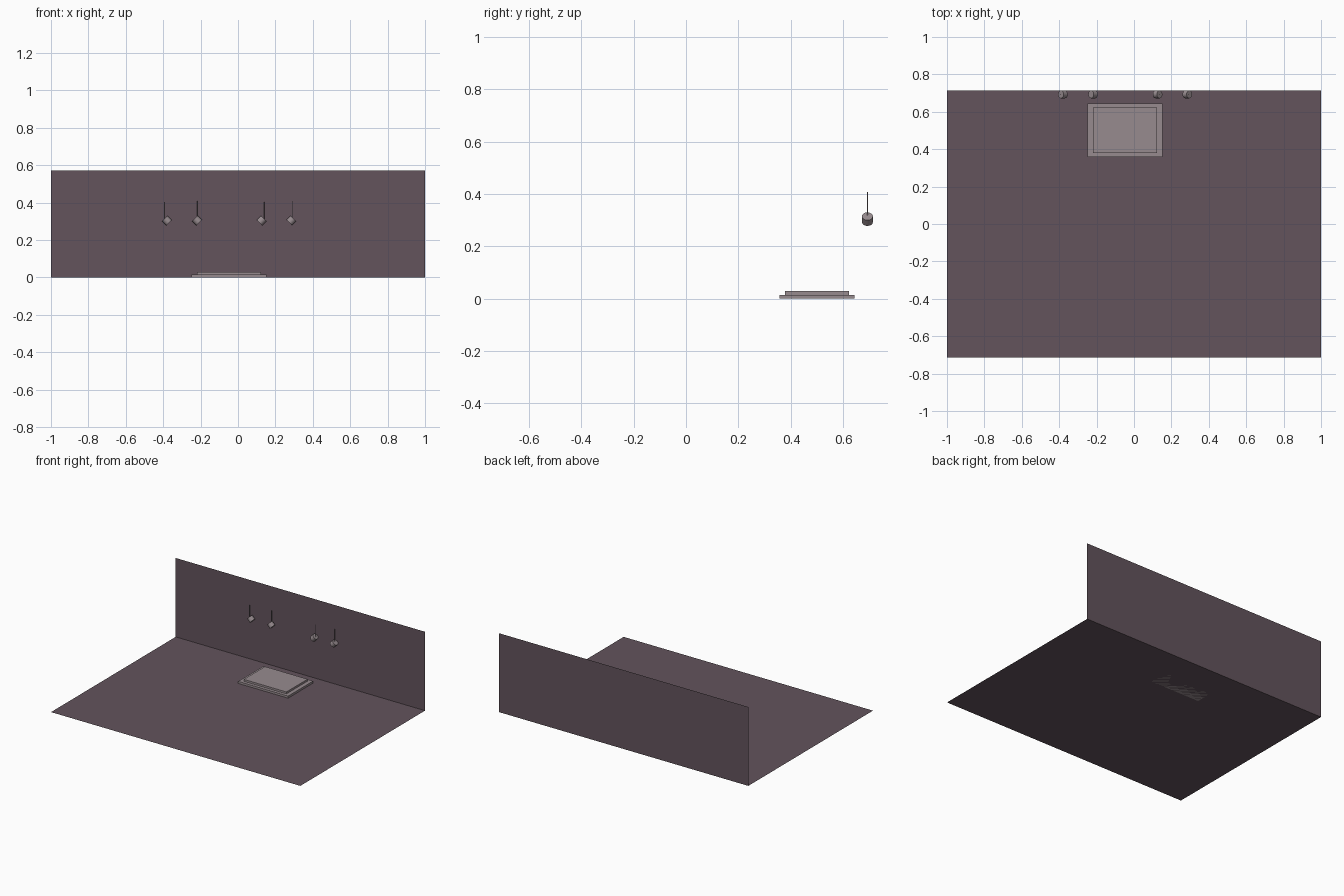
import bpy, math

if "Cube" in bpy.data.objects:
    bpy.data.objects.remove(bpy.data.objects["Cube"])

def mat(name, c):
    m = bpy.data.materials.new(name)
    m.diffuse_color = (*c, 1)
    m.use_nodes = True
    m.node_tree.nodes["Principled BSDF"].inputs["Base Color"].default_value = m.diffuse_color
    return m

dark = mat("dark_mauve", (0.125, 0.088, 0.108))
light = mat("pale_grey", (0.31, 0.26, 0.275))

def finish(name, m):
    o = bpy.context.object
    o.name = name
    o.data.materials.append(m)
    return o

def plane(name, loc, sx, sy, rot=0):
    bpy.ops.mesh.primitive_plane_add(size=1, location=loc, rotation=(rot, 0, 0))
    finish(name, dark).scale = (sx, sy, 1)

def slab(name, x0, x1, y0, y1, z0, z1):
    bpy.ops.mesh.primitive_cube_add(size=1, location=((x0+x1)/2, (y0+y1)/2, (z0+z1)/2))
    finish(name, light).scale = (x1-x0, y1-y0, z1-z0)

# floor and back wall
D, H = 0.714, 0.572
plane("floor", (0, 0, 0), 2, 2*D)
plane("back_wall", (0, D, H/2), 2, H, math.pi/2)

# two-step platform
slab("platform_base", -0.248, 0.152, 0.357, 0.643, 0, 0.015)
slab("platform_top", -0.219, 0.123, 0.379, 0.622, 0.015, 0.029)

# hanging spotlights: can x, rod x, rod top, tilt
def spotlight(i, x, rx, top, tilt):
    y = 0.693
    bpy.ops.mesh.primitive_cylinder_add(vertices=16, radius=0.021, depth=0.031,
        location=(x, y, 0.304), rotation=(0, math.radians(tilt), 0))
    finish(f"lamp_can_{i}", light)
    bpy.ops.object.shade_smooth_by_angle()
    bpy.ops.mesh.primitive_cylinder_add(vertices=8, radius=0.0025, depth=top-0.31,
        location=(rx, y, (top+0.31)/2))
    finish(f"lamp_rod_{i}", light)

for i, args in enumerate([(-0.380, -0.393, 0.402, -45), (-0.219, -0.216, 0.408, -45),
                          (0.126, 0.138, 0.402, 45), (0.285, 0.290, 0.408, 45)]):
    spotlight(i + 1, *args)
